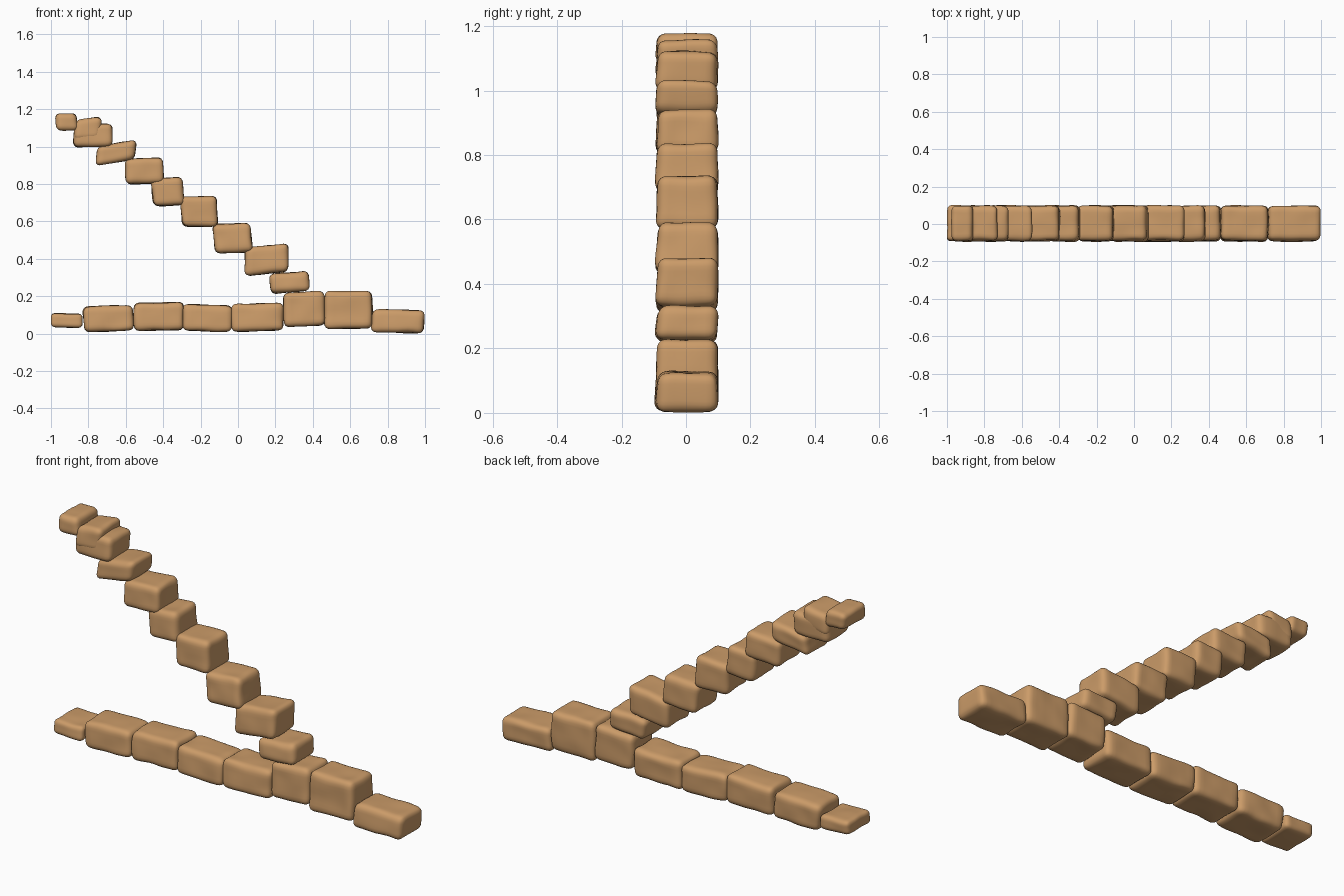
import bpy, bmesh
from mathutils import Vector, noise

sandstone = bpy.data.materials.new("sandstone")
sandstone.diffuse_color = (0.60, 0.33, 0.14, 1)


def soft_block(name, x0, x1, z0, z1, slope, lean, seed):
    """Rounded, slightly uneven block filling the given front bounds."""
    hx, hy, hz = (x1 - x0) / 2 - abs(lean), 0.096, (z1 - z0) / 2 - abs(slope)
    cx, cz = (x0 + x1) / 2, (z0 + z1) / 2
    half = Vector((hx, hy, hz))
    r = min(0.03, hz * 0.6)
    bm = bmesh.new()
    bmesh.ops.create_cube(bm, size=2)
    bmesh.ops.subdivide_edges(bm, edges=bm.edges[:], cuts=13, use_grid_fill=True)
    for v in bm.verts:
        # denser grid near the edges, then round the corners
        u = Vector([1.5 * c - 0.5 * c ** 3 for c in v.co])
        p = Vector([u[i] * half[i] for i in range(3)])
        core = Vector([max(-half[i] + r, min(half[i] - r, p[i])) for i in range(3)])
        d = p - core
        if d.length > 1e-6:
            p = core + d.normalized() * r
        w = p.z / hz
        # worn surface
        n = noise.noise_vector(p * 11 + Vector((seed * 7.3, seed * 3.1, 0)))
        p += Vector((n.x * 0.005, n.y * 0.006, n.z * 0.005))
        # front face leans back towards its top
        if p.y < 0:
            p.y *= 1 - 0.05 * (w + 0.6)
        p.z += slope * p.x / hx
        p.x += lean * w
        v.co = p + Vector((cx, 0.002, cz))
    for f in bm.faces:
        f.smooth = True
    me = bpy.data.meshes.new(name)
    bm.to_mesh(me)
    bm.free()
    me.materials.append(sandstone)
    ob = bpy.data.objects.new(name, me)
    bpy.context.collection.objects.link(ob)
    return ob


# bottom row: x0, x1, z0, z1, slope, lean
base = [
    (-1.0, -0.83, 0.03, 0.11, -0.003, 0),
    (-0.83, -0.555, 0.008, 0.152, 0.004, -0.004),
    (-0.557, -0.29, 0.015, 0.168, 0.002, 0),
    (-0.297, -0.03, 0.008, 0.158, -0.004, 0),
    (-0.036, 0.242, 0.01, 0.165, 0.004, 0),
    (0.24, 0.467, 0.036, 0.227, 0.004, -0.003),
    (0.463, 0.717, 0.027, 0.227, 0, 0),
    (0.711, 1.0, 0.002, 0.13, -0.003, 0.005),
]
# climbing row of overlapping stones
stair = [
    (0.168, 0.385, 0.213, 0.335, 0.008, -0.004),
    (0.037, 0.27, 0.307, 0.483, 0.013, 0),
    (-0.137, 0.082, 0.428, 0.592, 0.004, -0.008),
    (-0.308, -0.105, 0.572, 0.734, 0, -0.004),
    (-0.467, -0.284, 0.68, 0.838, 0.004, -0.008),
    (-0.607, -0.395, 0.797, 0.943, 0.005, -0.004),
    (-0.762, -0.542, 0.898, 1.036, 0.016, 0.006),
    (-0.882, -0.67, 0.996, 1.122, 0.002, 0.002),
    (-0.978, -0.855, 1.087, 1.177, 0, -0.004),
]
for i, s in enumerate(base):
    soft_block(f"base_stone_{i + 1}", *s, i + 1)
for i, s in enumerate(stair):
    soft_block(f"climbing_stone_{i + 1}", *s, i + 20)
# raised step on the second highest stone
soft_block("climbing_stone_step", -0.878, -0.728, 1.03, 1.16, 0.008, 0.004, 41)
